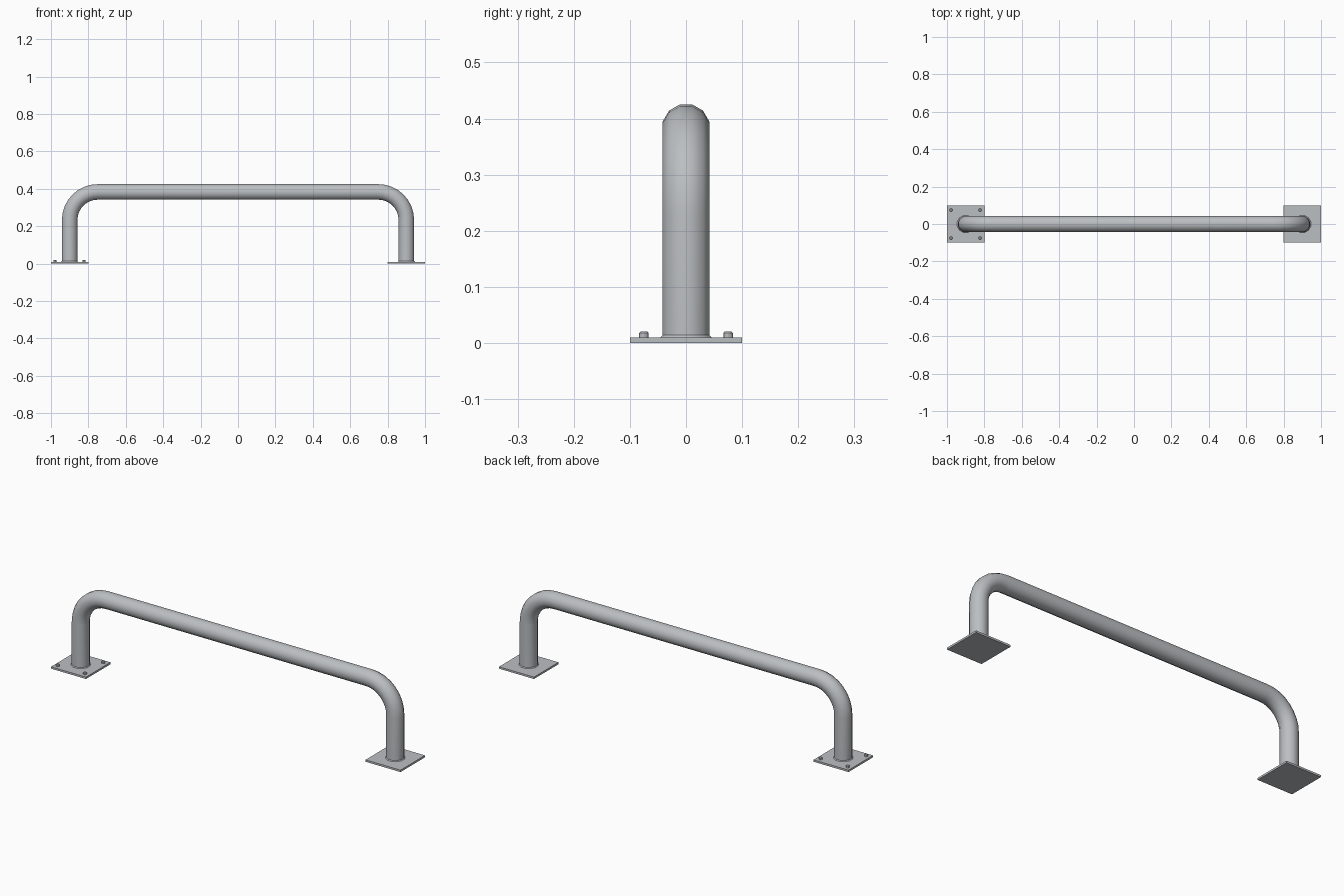
import bpy, bmesh, math
from mathutils import Vector

cube = bpy.data.objects.get("Cube")
if cube:
    bpy.data.objects.remove(cube)

# Single galvanised steel colour
steel = bpy.data.materials.new("galvanised_steel")
steel.use_nodes = True
COLOUR = (0.50, 0.52, 0.54, 1)
steel.diffuse_color = COLOUR
steel.node_tree.nodes["Principled BSDF"].inputs["Base Color"].default_value = COLOUR

LEG_X, AXIS_Z, TUBE_R, BEND_R = 0.90, 0.3835, 0.043, 0.15
PLATE_T, SIDES, BEND_STEPS = 0.01, 12, 8


def finish(name, bm, smooth=None):
    bmesh.ops.recalc_face_normals(bm, faces=bm.faces)
    mesh = bpy.data.meshes.new(name)
    bm.to_mesh(mesh)
    bm.free()
    mesh.materials.append(steel)
    obj = bpy.data.objects.new(name, mesh)
    bpy.context.collection.objects.link(obj)
    if smooth:
        bpy.ops.object.select_all(action='DESELECT')
        obj.select_set(True)
        bpy.context.view_layer.objects.active = obj
        bpy.ops.object.shade_smooth_by_angle(angle=math.radians(smooth))
    return obj


def loft(bm, rings):
    for a, b in zip(rings, rings[1:]):
        for i in range(SIDES):
            j = (i + 1) % SIDES
            bm.faces.new((a[i], a[j], b[j], b[i]))


# Bent tube: path stations hold a position, the turn angle and the radius
half = [(LEG_X, PLATE_T, 0, TUBE_R + 0.004),
        (LEG_X, PLATE_T + 0.004, 0, TUBE_R)]
for k in range(BEND_STEPS + 1):
    t = math.pi / 2 * k / BEND_STEPS
    half.append((LEG_X - BEND_R + BEND_R * math.cos(t),
                 AXIS_Z - BEND_R + BEND_R * math.sin(t), t, TUBE_R))
path = half + [(-x, z, math.pi - t, r) for x, z, t, r in reversed(half)]
bm = bmesh.new()
rings = []
for x, z, t, r in path:
    outward = Vector((math.cos(t), 0, math.sin(t)))
    ring = []
    for i in range(SIDES):
        a = 2 * math.pi * (i + 0.5) / SIDES
        ring.append(bm.verts.new(Vector((x, 0, z)) + outward * (r * math.cos(a))
                                 + Vector((0, r * math.sin(a), 0))))
    rings.append(ring)
loft(bm, rings)
finish("bent_tube", bm, 40)

# Square base plates
for side, sx in (("left", 1), ("right", -1)):
    bm = bmesh.new()
    bmesh.ops.create_cube(bm, size=1)
    bmesh.ops.scale(bm, vec=(0.2, 0.2, PLATE_T), verts=bm.verts)
    bmesh.ops.translate(bm, vec=(sx * LEG_X, 0, PLATE_T / 2), verts=bm.verts)
    finish(side + "_base_plate", bm)

# Chamfered bolt heads on the right plate only
for n, (bx, by) in enumerate([(x, y) for x in (-0.978, -0.823) for y in (-0.075, 0.075)]):
    bm = bmesh.new()
    rings = [[bm.verts.new((bx + r * math.cos(2 * math.pi * i / SIDES),
                            by + r * math.sin(2 * math.pi * i / SIDES), z))
              for i in range(SIDES)]
             for r, z in ((0.0085, PLATE_T), (0.0085, 0.018), (0.0065, 0.02))]
    loft(bm, rings)
    bm.faces.new(rings[-1])
    finish("bolt_head_%d" % (n + 1), bm, 30)
